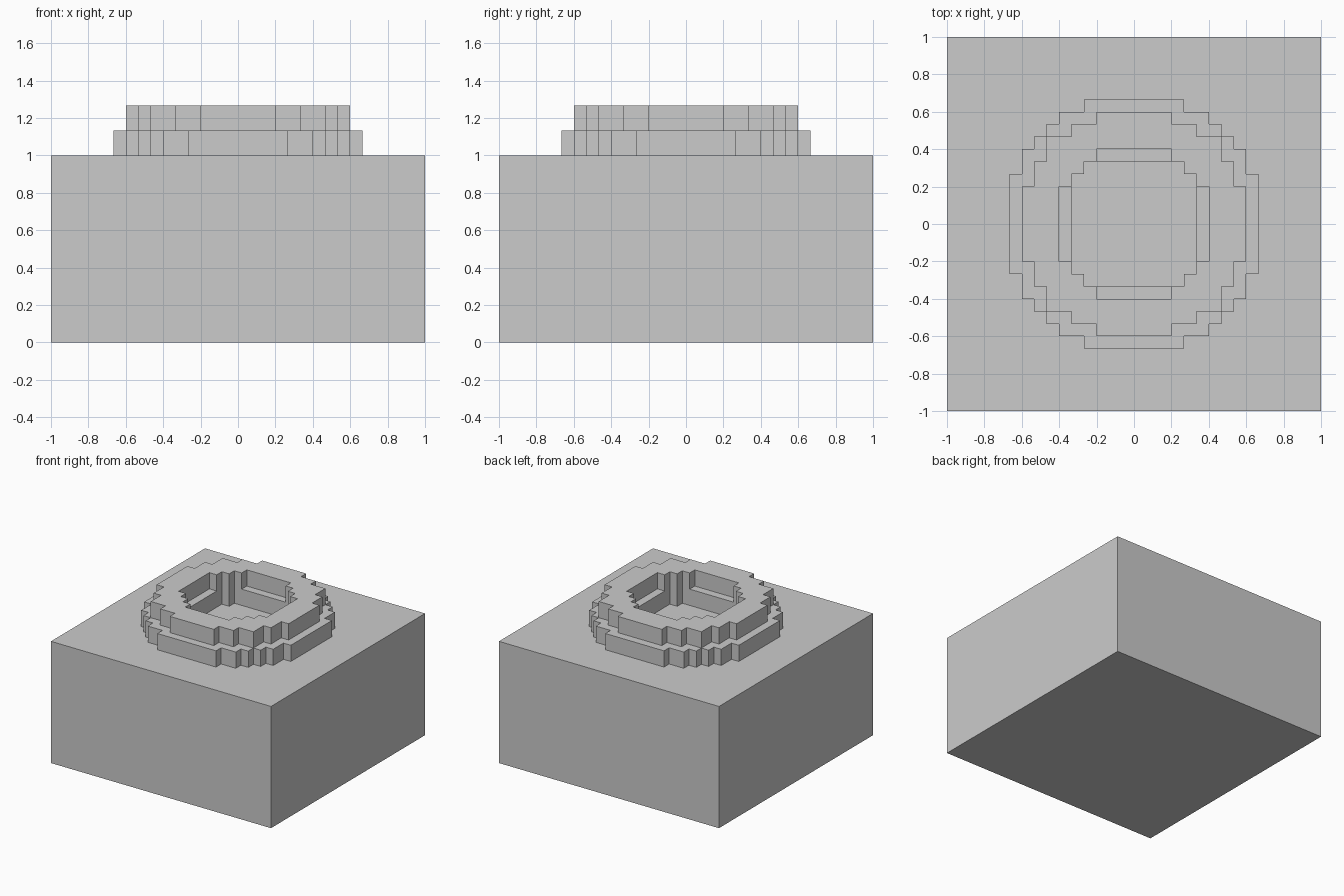
import bpy

if "Cube" in bpy.data.objects:
    bpy.data.objects.remove(bpy.data.objects["Cube"])

U = 1 / 15  # one grid step of the stepped ring


def outline(steps):
    """Stepped circle: quarter staircase repeated by 90 degree turns."""
    quarter = []
    for i, (x, y) in enumerate(steps):
        quarter.append((x * U, y * U))
        if i + 1 < len(steps):
            quarter.append((x * U, steps[i + 1][1] * U))
    pts = []
    for _ in range(4):
        pts += quarter
        quarter = [(y, -x) for x, y in quarter]
    return pts


def ring_layer(name, outer, inner, z0, z1):
    """Filled 2D curve with a hole, extruded and converted to a mesh."""
    curve = bpy.data.curves.new(name, 'CURVE')
    curve.dimensions = '2D'
    curve.fill_mode = 'BOTH'
    curve.extrude = (z1 - z0) / 2
    for steps in (outer, inner):
        pts = outline(steps)
        s = curve.splines.new('POLY')
        s.points.add(len(pts) - 1)
        for p, (x, y) in zip(s.points, pts):
            p.co = (x, y, 0, 1)
        s.use_cyclic_u = True
    ob = bpy.data.objects.new(name, curve)
    ob.location.z = (z0 + z1) / 2
    bpy.context.collection.objects.link(ob)
    bpy.ops.object.select_all(action='DESELECT')
    ob.select_set(True)
    bpy.context.view_layer.objects.active = ob
    bpy.ops.object.convert(target='MESH')
    ob = bpy.context.object
    ob.name = name
    ob.data.polygons.foreach_set('use_smooth', [False] * len(ob.data.polygons))


# Base block
bpy.ops.mesh.primitive_cube_add(size=2, location=(0, 0, 0.5))
base = bpy.context.object
base.name = "base_block"
base.scale.z = 0.5

# Lower, wider ring layer
ring_layer("lower_ring",
           [(4, 10), (6, 9), (7, 8), (8, 7), (9, 6), (10, 4)],
           [(4, 5), (5, 4)], 1, 1 + 2 * U)

# Upper, narrower ring layer
ring_layer("upper_ring",
           [(3, 9), (5, 8), (7, 7), (8, 5), (9, 3)],
           [(3, 6), (4, 5), (5, 4), (6, 3)], 1 + 2 * U, 1 + 4 * U)
